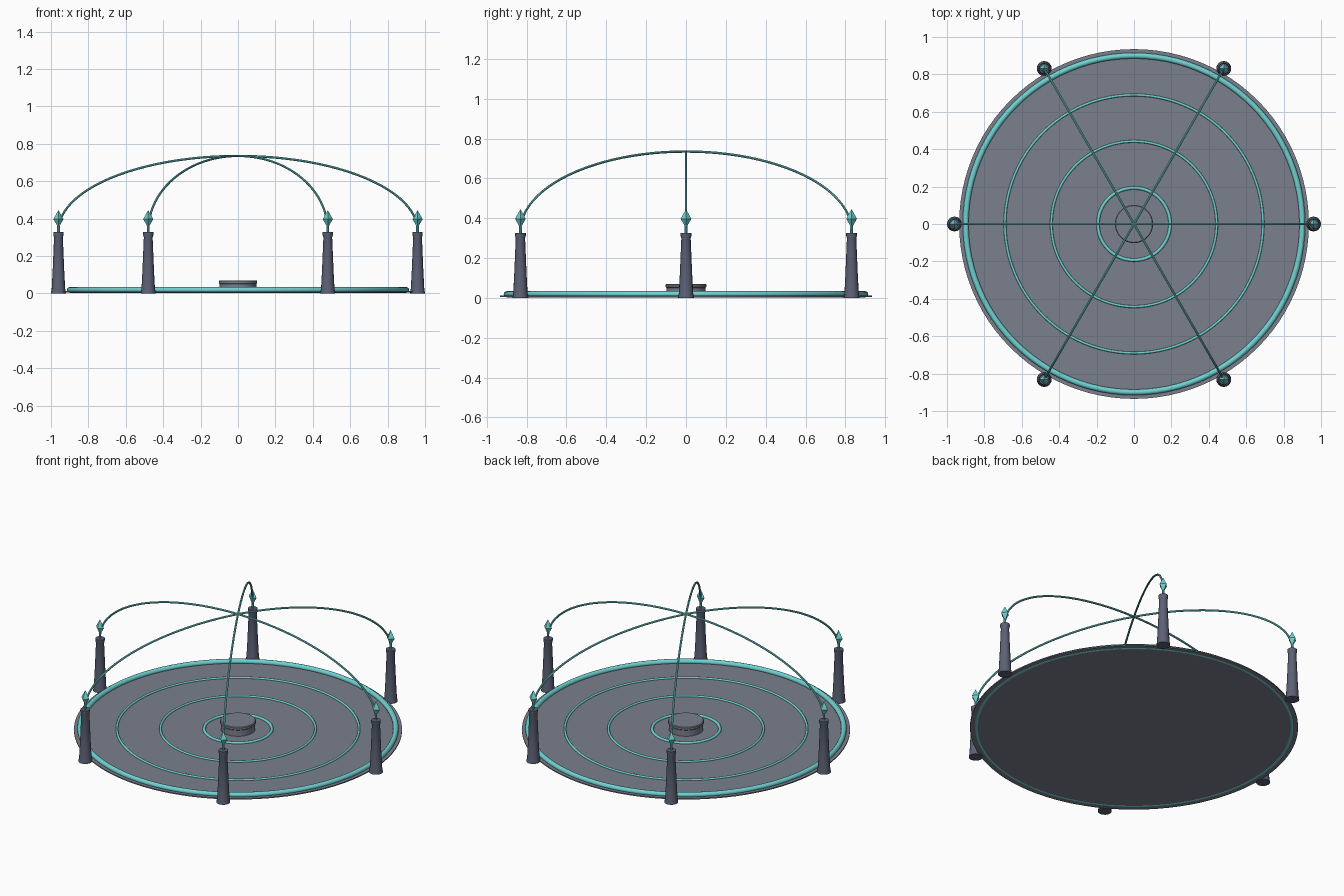
import bpy, bmesh, math
from mathutils import Vector

if "Cube" in bpy.data.objects:
    bpy.data.objects.remove(bpy.data.objects["Cube"])


def srgb(r, g, b):
    f = lambda c: c / 12.92 if c <= 0.04045 else ((c + 0.055) / 1.055) ** 2.4
    return (f(r), f(g), f(b), 1.0)


def material(name, rgb):
    m = bpy.data.materials.new(name)
    m.diffuse_color = srgb(*rgb)
    m.use_nodes = True
    m.node_tree.nodes["Principled BSDF"].inputs["Base Color"].default_value = m.diffuse_color
    return m


STONE = material("grey stone", (0.48, 0.50, 0.55))
SLATE = material("blue slate", (0.36, 0.38, 0.46))
TEAL = material("glowing teal", (0.44, 0.82, 0.82))


def finish(name, bm, mat, smooth=True):
    bmesh.ops.recalc_face_normals(bm, faces=bm.faces)
    mesh = bpy.data.meshes.new(name)
    bm.to_mesh(mesh)
    bm.free()
    mesh.materials.append(mat)
    ob = bpy.data.objects.new(name, mesh)
    bpy.context.collection.objects.link(ob)
    if smooth:
        bpy.ops.object.select_all(action='DESELECT')
        ob.select_set(True)
        bpy.context.view_layer.objects.active = ob
        bpy.ops.object.shade_smooth_by_angle(angle=math.radians(35))
    return ob


def sweep(name, rings, mat, closed=False, smooth=True):
    """Skin a list of point rings; open sweeps get end caps."""
    bm = bmesh.new()
    loops = [[bm.verts.new(p) for p in r] for r in rings]
    n = len(loops[0])
    for i in range(len(loops) if closed else len(loops) - 1):
        a, b = loops[i], loops[(i + 1) % len(loops)]
        for j in range(n):
            k = (j + 1) % n
            bm.faces.new((a[j], a[k], b[k], b[j]))
    if not closed:
        bm.faces.new(loops[0])
        bm.faces.new(loops[-1])
    bmesh.ops.remove_doubles(bm, verts=bm.verts, dist=1e-5)
    return finish(name, bm, mat, smooth)


def lathe(name, profile, mat, sides, at=(0, 0), smooth=True):
    rings = [[(at[0] + r * math.cos(2 * math.pi * j / sides),
               at[1] + r * math.sin(2 * math.pi * j / sides), z)
              for j in range(sides)] for r, z in profile]
    return sweep(name, rings, mat, smooth=smooth)


def torus(name, major, minor, z, mat, segs=96, sides=12):
    rings = []
    for i in range(segs):
        a = 2 * math.pi * i / segs
        rings.append([((major + minor * math.cos(t)) * math.cos(a),
                       (major + minor * math.cos(t)) * math.sin(a),
                       z + minor * math.sin(t))
                      for t in (2 * math.pi * j / sides for j in range(sides))])
    return sweep(name, rings, mat, closed=True)


def arch(name, angle, a, b, z0, radius, mat, segs=48, sides=8):
    out = Vector((math.cos(angle), math.sin(angle), 0))
    side = Vector((-out.y, out.x, 0))
    up = Vector((0, 0, 1))
    rings = []
    for i in range(segs + 1):
        t = math.pi * i / segs
        c = out * a * math.cos(t) + up * (z0 + b * math.sin(t))
        normal = (out * b * math.cos(t) + up * a * math.sin(t)).normalized()
        rings.append([c + radius * (normal * math.cos(u) + side * math.sin(u))
                      for u in (2 * math.pi * j / sides for j in range(sides))])
    return sweep(name, rings, mat)


# Floor disc and inlaid rings
lathe("floor_disc", [(0.935, 0.005), (0.935, 0.012)], STONE, 96)
torus("outer_ring", 0.90, 0.0155, 0.0185, TEAL)
torus("wide_floor_ring", 0.69, 0.007, 0.014, TEAL)
torus("middle_floor_ring", 0.442, 0.007, 0.014, TEAL)
torus("inner_floor_ring", 0.193, 0.009, 0.014, TEAL)

# Central pedestal
lathe("pedestal", [(0.098, 0.006), (0.098, 0.05), (0.102, 0.054),
                   (0.102, 0.066), (0.098, 0.07)], STONE, 48)

# Six pillars, each with a stem and a crystal
PILLAR = [(0.04, 0), (0.036, 0.025), (0.031, 0.12), (0.0235, 0.30),
          (0.0275, 0.312), (0.0275, 0.327)]
for i in range(6):
    ang = math.pi * i / 3
    at = (0.96 * math.cos(ang), 0.96 * math.sin(ang))
    lathe(f"pillar_{i + 1}", PILLAR, SLATE, 16, at)
    lathe(f"crystal_stem_{i + 1}", [(0.007, 0.32), (0.007, 0.365)], TEAL, 8, at)
    lathe(f"crystal_{i + 1}", [(0.001, 0.352), (0.027, 0.397), (0.001, 0.444)],
          TEAL, 4, at, smooth=False)

# Three crossing arches
for i in range(3):
    arch(f"arch_{i + 1}", math.pi * i / 3, 0.96, 0.40, 0.335, 0.006, TEAL)
